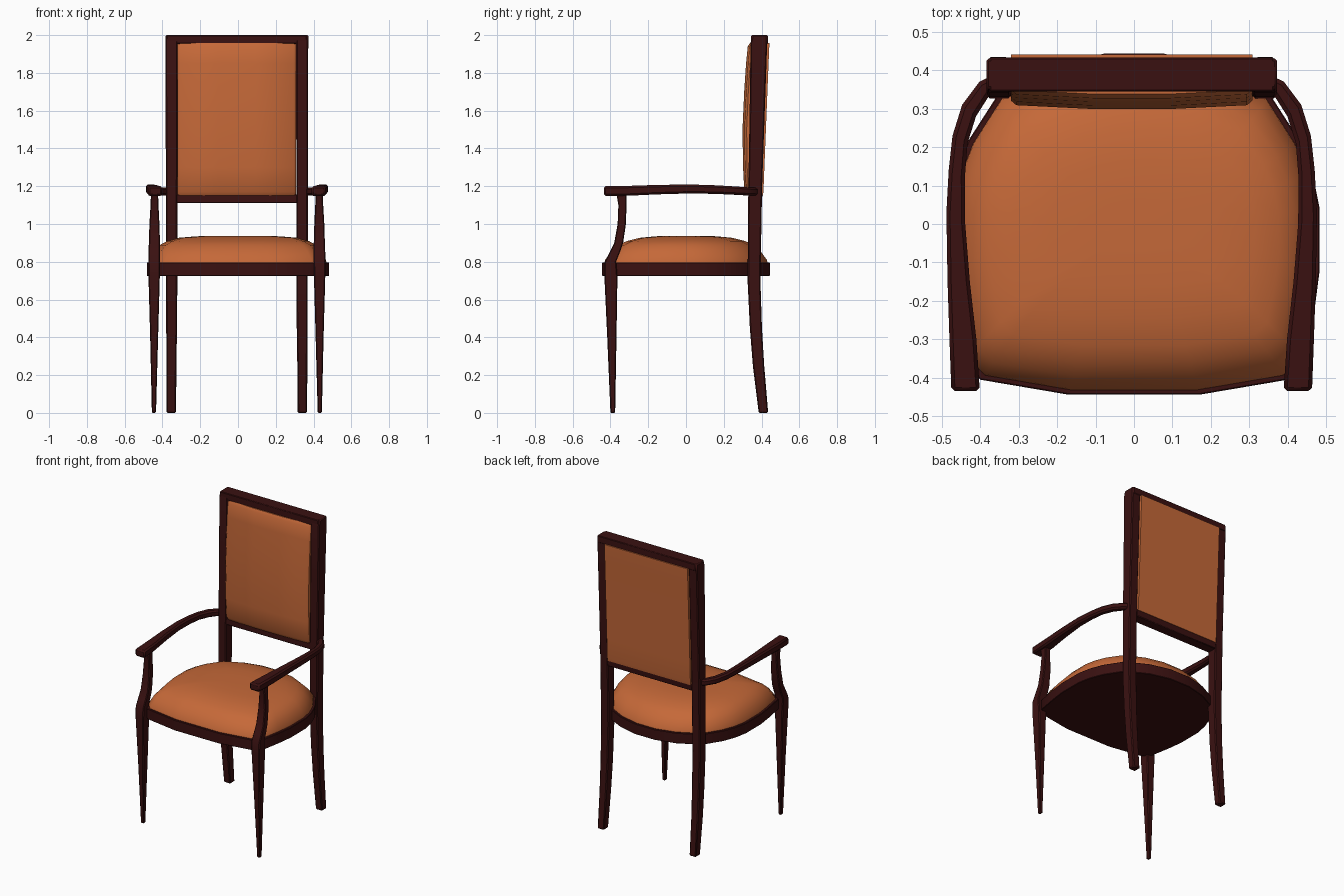
import bpy, bmesh, math

CX = -0.006  # symmetry plane of the frame


def material(name, rgb):
    m = bpy.data.materials.new(name)
    m.diffuse_color = (*rgb, 1)
    return m


WOOD = material("dark mahogany", (0.042, 0.0055, 0.0055))
FABRIC = material("orange upholstery", (0.56, 0.14, 0.04))


def loft(name, rings, mat, bevel=0.0, smooth=40):
    """Skin a list of equal-length rings and cap both ends."""
    bm = bmesh.new()
    vs = [[bm.verts.new(p) for p in r] for r in rings]
    n = len(rings[0])
    for a, b in zip(vs, vs[1:]):
        for i in range(n):
            j = (i + 1) % n
            bm.faces.new((a[i], a[j], b[j], b[i]))
    bm.faces.new(vs[0][::-1])
    bm.faces.new(vs[-1])
    bmesh.ops.recalc_face_normals(bm, faces=bm.faces)
    me = bpy.data.meshes.new(name)
    bm.to_mesh(me)
    bm.free()
    me.materials.append(mat)
    ob = bpy.data.objects.new(name, me)
    bpy.context.collection.objects.link(ob)
    if bevel:
        b = ob.modifiers.new("bevel", "BEVEL")
        b.width = bevel
        b.segments = 1
        b.limit_method = 'ANGLE'
        b.angle_limit = math.radians(50)
    bpy.ops.object.select_all(action='DESELECT')
    bpy.context.view_layer.objects.active = ob
    ob.select_set(True)
    bpy.ops.object.shade_smooth_by_angle(angle=math.radians(smooth))
    return ob


def rect(x0, x1, y0, y1, z):
    return [(x0, y0, z), (x1, y0, z), (x1, y1, z), (x0, y1, z)]


# z, inner x, outer x, front y, back y
BACK_POST = [(0, .322, .372, .385, .435), (.25, .32, .373, .354, .414),
             (.45, .317, .374, .338, .402), (.7, .315, .375, .326, .394),
             (1.2, .315, .376, .33, .403), (1.6, .314, .377, .337, .417),
             (1.96, .314, .378, .342, .43), (2.0, .314, .378, .352, .43)]
FRONT_LEG = [(0, .428, .450, -.40, -.375), (.4, .417, .459, -.417, -.368),
             (.72, .408, .468, -.432, -.363), (.80, .407, .469, -.43, -.37),
             (.85, .407, .468, -.405, -.35), (.90, .407, .466, -.38, -.333),
             (1.0, .41, .463, -.362, -.318), (1.1, .415, .457, -.358, -.315),
             (1.16, .417, .455, -.368, -.315)]
# y at inner edge, inner x, y at outer edge, outer x, bottom z, top z
ARM = [(-.435, .395, -.435, .469, 1.148, 1.20), (-.3, .404, -.3, .474, 1.15, 1.202),
       (-.15, .421, -.15, .479, 1.157, 1.207), (0, .433, .03, .482, 1.162, 1.209),
       (.12, .434, .14, .476, 1.16, 1.206), (.21, .427, .23, .466, 1.157, 1.201),
       (.28, .405, .31, .441, 1.153, 1.196), (.335, .37, .37, .396, 1.15, 1.192),
       (.35, .345, .385, .365, 1.15, 1.192)]

for side, s in (("left", -1), ("right", 1)):
    loft("back_post_" + side,
         [rect(CX + s * a, CX + s * b, c, d, z) for z, a, b, c, d in BACK_POST],
         WOOD, .006)
    loft("front_leg_" + side,
         [rect(CX + s * a, CX + s * b, c, d, z) for z, a, b, c, d in FRONT_LEG],
         WOOD, .005)
    loft("arm_" + side,
         [[(CX + s * xi, yi, z0), (CX + s * xo, yo, z0),
           (CX + s * xo, yo, z1), (CX + s * xi, yi, z1)]
          for yi, xi, yo, xo, z0, z1 in ARM], WOOD, .01)

# Rails across the backrest
loft("top_rail", [rect(CX - .37, CX + .37, .345, .433, 1.953),
                  rect(CX - .37, CX + .37, .345, .433, 2.0)], WOOD, .004)
loft("lower_back_rail", [rect(CX - .32, CX + .32, .332, .400, 1.11),
                         rect(CX - .32, CX + .32, .334, .405, 1.157)], WOOD, .004)

# Padded back panel, bulging forward
rings = []
for z, f, b in [(1.15, .322, .407), (1.17, .309, .41), (1.3, .302, .415),
                (1.5, .299, .423), (1.7, .308, .431), (1.85, .318, .437),
                (1.94, .327, .441), (1.957, .338, .441)]:
    rings.append([(CX + x, y, z) for x, y in
                  ((-.314, b), (-.314, f + .022), (-.30, f + .010), (-.1, f),
                   (.1, f), (.30, f + .010), (.314, f + .022), (.314, b))])
loft("back_panel", rings, FABRIC)

# Seat outline: bowed front, bulging sides, rounded back
HALF = [(.17, -.444), (.40, -.405), (.445, -.36), (.47, -.22), (.483, -.12),
        (.483, .04), (.465, .13), (.432, .215), (.355, .335), (.21, .41),
        (.075, .444)]
OUTLINE = HALF + [(-x, y) for x, y in reversed(HALF)]


def outline(sx, sy, z):
    return [(x * sx, y * sy, z) for x, y in OUTLINE]


loft("seat_rail", [outline(1, 1, .725), outline(1, 1, .797)], WOOD, .003)
loft("seat_cushion", [outline(sx, sy, z) for sx, sy, z in
                      [(.97, .975, .79), (.965, .965, .81), (.92, .89, .855),
                       (.86, .81, .888), (.78, .71, .909), (.65, .55, .927),
                       (.45, .36, .935), (.2, .15, .937)]], FABRIC, 0, 60)
